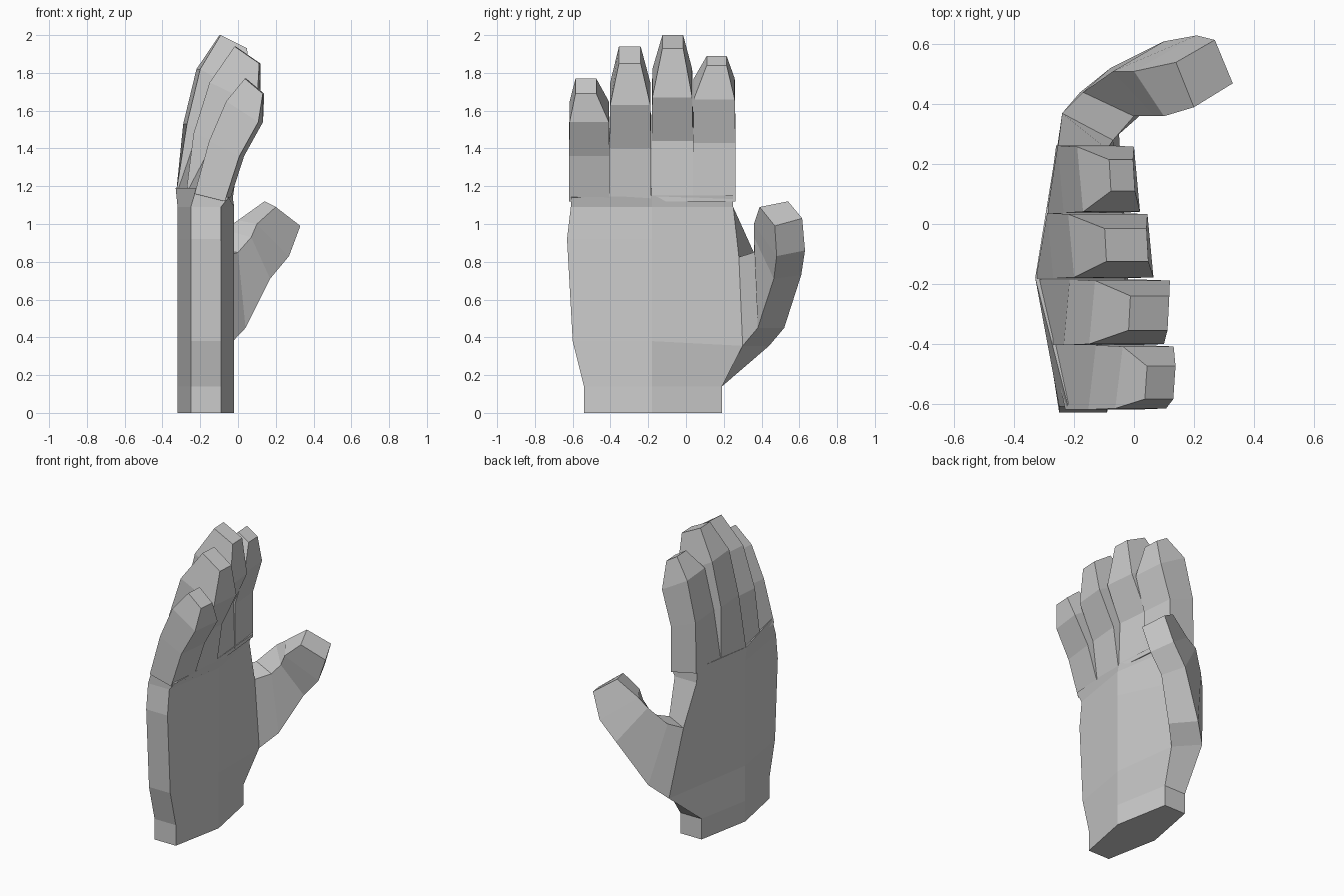
import bpy, bmesh


def loft(name, rings):
    """Skin a list of equal-length point rings and cap both ends."""
    bm = bmesh.new()
    loops = [[bm.verts.new(p) for p in ring] for ring in rings]
    n = len(loops[0])
    for lo, hi in zip(loops, loops[1:]):
        for i in range(n):
            j = (i + 1) % n
            bm.faces.new((lo[i], lo[j], hi[j], hi[i]))
    bm.faces.new(loops[0][::-1])
    bm.faces.new(loops[-1])
    bmesh.ops.recalc_face_normals(bm, faces=bm.faces)
    mesh = bpy.data.meshes.new(name)
    bm.to_mesh(mesh)
    bm.free()
    obj = bpy.data.objects.new(name, mesh)
    bpy.context.collection.objects.link(obj)


# Palm: convex six-sided section with ridges along y = -0.18
MID = -0.18


def palm_ring(outer_y, z, back, front, thumb_z):
    return [(-0.25, outer_y, z), (-0.32, MID, z), (back[0], back[1], thumb_z),
            (front[0], front[1], thumb_z), (-0.02, MID, z), (-0.09, outer_y, z)]


palm = [
    palm_ring(-0.54, 0.00, (-0.25, 0.19), (-0.09, 0.19), 0.00),
    palm_ring(-0.54, 0.14, (-0.25, 0.19), (-0.09, 0.19), 0.14),
    palm_ring(-0.60, 0.38, (-0.18, 0.44), (-0.05, 0.30), 0.355),
    palm_ring(-0.63, 0.92, (-0.24, 0.37), (-0.07, 0.28), 0.825),
    palm_ring(-0.61, 1.09, (-0.255, 0.25), (-0.09, 0.25), 1.09),
    # Knuckle rim, slightly higher on the back of the hand
    [(-0.22, -0.61, 1.19), (-0.33, MID, 1.19), (-0.26, 0.25, 1.19),
     (-0.06, 0.25, 1.15), (-0.03, MID, 1.15), (-0.05, -0.61, 1.14)],
]
loft("palm", palm)


# Fingers: four-sided lofts from back and palm-side profile points
def finger(name, y0, y1, ty0, ty1, base, tilt, profile):
    (b0, p0), (b1, p1) = base
    rings = [[(b0, y0, 1.16), (b1, y1, 1.16), (p1, y1, 1.12), (p0, y0, 1.12)]]
    for k, (bx, bz, px, pz) in enumerate(profile):
        last = k == len(profile) - 1
        a, b = (ty0, ty1) if last else (y0 + 0.004 * k, y1 - 0.004 * k)
        t = tilt * (0.3 if last else 1) / 2
        rings.append([(bx - t, a, bz), (bx + t, b, bz),
                      (px + t, b, pz), (px - t, a, pz)])
    loft(name, rings)


finger("little_finger", -0.62, -0.405, -0.585, -0.475,
       ((-0.23, -0.07), (-0.275, -0.045)), 0.025,
       [(-0.14, 1.44, 0.02, 1.36), (-0.05, 1.65, 0.12, 1.54),
        (0.04, 1.77, 0.135, 1.69)])
finger("ring_finger", -0.405, -0.185, -0.355, -0.24,
       ((-0.275, -0.045), (-0.325, -0.03)), 0.02,
       [(-0.225, 1.48, 0.0, 1.40), (-0.14, 1.75, 0.11, 1.63),
        (-0.015, 1.94, 0.115, 1.85)])
finger("middle_finger", -0.182, 0.037, -0.125, -0.015,
       ((-0.328, -0.03), (-0.29, -0.05)), -0.02,
       [(-0.28, 1.53, -0.05, 1.44), (-0.21, 1.82, 0.055, 1.67),
        (-0.095, 2.0, 0.045, 1.93)])
finger("index_finger", 0.037, 0.262, 0.11, 0.215,
       ((-0.29, -0.05), (-0.26, -0.07)), -0.02,
       [(-0.245, 1.5, -0.06, 1.43), (-0.18, 1.77, 0.01, 1.66),
        (-0.08, 1.89, 0.0, 1.84)])

# Thumb: four-sided loft growing from the side of the palm
loft("thumb", [
    [(-0.07, 0.28, 0.825), (-0.24, 0.37, 0.825), (-0.18, 0.44, 0.355), (-0.05, 0.30, 0.355)],
    [(0.00, 0.36, 0.85), (-0.17, 0.44, 0.86), (-0.08, 0.52, 0.45), (0.04, 0.38, 0.45)],
    [(0.07, 0.36, 0.93), (-0.07, 0.51, 0.97), (0.10, 0.61, 0.73), (0.17, 0.465, 0.71)],
    [(0.10, 0.36, 1.00), (0.00, 0.51, 1.02), (0.21, 0.63, 0.86), (0.27, 0.48, 0.83)],
    [(0.20, 0.39, 1.09), (0.14, 0.54, 1.12), (0.27, 0.615, 1.03), (0.33, 0.47, 0.99)],
])
